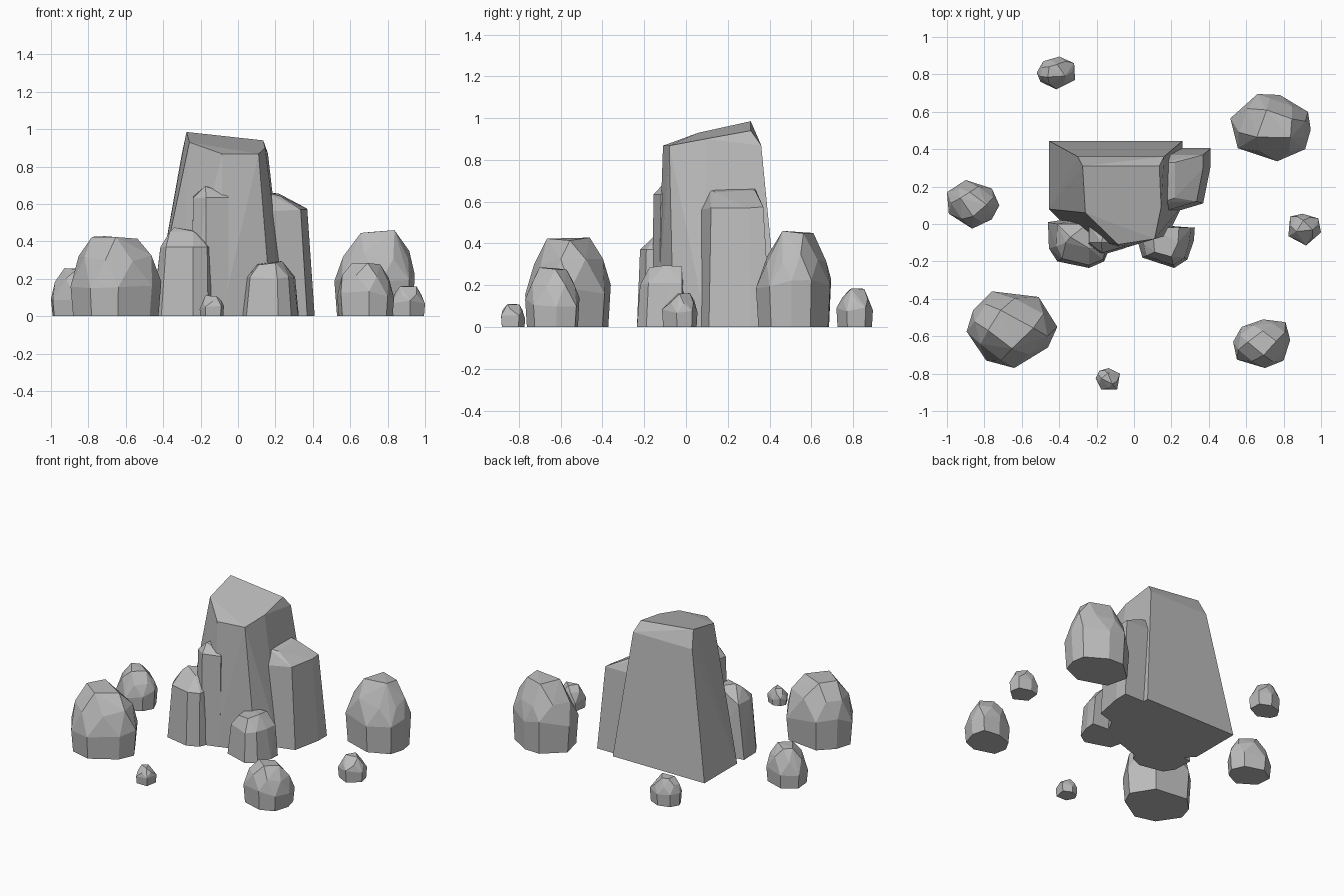
import bpy, bmesh, math, random
from mathutils import Vector

random.seed(4)
cube = bpy.data.objects.get("Cube")
if cube:
    bpy.data.objects.remove(cube, do_unlink=True)

# Single stone colour
stone = bpy.data.materials.new("stone_grey")
stone.use_nodes = True
grey = (0.5, 0.5, 0.5, 1)
stone.diffuse_color = grey
stone.node_tree.nodes["Principled BSDF"].inputs["Base Color"].default_value = grey


def hull_rock(name, points):
    """Faceted convex rock wrapped around the given points."""
    bm = bmesh.new()
    for p in points:
        bm.verts.new(p)
    bmesh.ops.convex_hull(bm, input=bm.verts[:])
    loose = [v for v in bm.verts if not v.link_faces]
    bmesh.ops.delete(bm, geom=loose, context="VERTS")
    bmesh.ops.dissolve_limit(bm, angle_limit=math.radians(3),
                             verts=bm.verts[:], edges=bm.edges[:])
    bmesh.ops.recalc_face_normals(bm, faces=bm.faces[:])
    mesh = bpy.data.meshes.new(name)
    bm.to_mesh(mesh)
    bm.free()
    mesh.materials.append(stone)
    obj = bpy.data.objects.new(name, mesh)
    bpy.context.collection.objects.link(obj)
    return obj


def boulder(name, height, outline):
    """Rounded boulder: outline rings narrowing towards a flat crown."""
    pts = [Vector(p) for p in outline]
    mid = sum(pts, Vector((0, 0))) / len(pts)
    halves = [(a + b) / 2 for a, b in zip(pts, pts[1:] + pts[:1])]
    points = []

    def ring(source, scale, level, wobble):
        for p in source:
            q = mid + (p - mid) * scale
            z = height * (level + random.uniform(-wobble, wobble))
            points.append((q.x, q.y, z))

    ring(pts, 0.94, 0, 0)
    ring(pts, 1, 0.42, 0.09)
    ring(halves, 0.88, 0.72, 0.06)
    ring(pts[::2], 0.5, 0.98, 0.02)
    return hull_rock(name, points)


def pillar(name, base, upper):
    """Standing rock: a ground outline plus shoulder and crown points."""
    return hull_rock(name, [(x, y, 0) for x, y in base] + upper)


# Main cliff
pillar("main_cliff",
       [(-.455, .445), (.26, .445), (.26, .1), (.18, -.06),
        (-.09, -.14), (-.3, -.08), (-.455, .08)],
       [(-.275, .31, .985), (.135, .31, .94), (-.3, .36, .87), (.16, .36, .87),
        (-.26, .06, .93), (-.085, -.11, .868), (.11, -.08, .868), (.145, .09, .9)])

# Supporting pillars around the cliff
pillar("right_pillar",
       [(.15, .045), (.37, .11), (.41, .31), (.41, .405), (.15, .405)],
       [(.15, .065, .56), (.335, .12, .57), (.37, .3, .57), (.37, .37, .575),
        (.15, .37, .575), (.15, .115, .66), (.22, .14, .645),
        (.22, .33, .655), (.15, .33, .665)])
pillar("left_pillar",
       [(-.46, .01), (-.455, -.13), (-.41, -.2), (-.24, -.235),
        (-.16, -.2), (-.13, -.13), (-.2, .05)],
       [(-.41, 0, .37), (-.415, -.12, .37), (-.385, -.185, .37), (-.24, -.22, .37),
        (-.165, -.19, .37), (-.15, -.13, .37), (-.365, -.1, .45), (-.34, -.07, .475),
        (-.24, -.13, .455), (-.2, -.12, .43), (-.25, 0, .46)])
pillar("slim_pillar",
       [(-.25, 0), (-.25, -.12), (-.17, -.165), (-.05, -.13), (-.05, 0)],
       [(-.24, 0, .64), (-.24, -.1, .63), (-.17, -.155, .635), (-.05, -.12, .635),
        (-.05, 0, .64), (-.175, -.1, .695), (-.085, -.1, .665), (-.15, 0, .69)])
pillar("front_pillar",
       [(.325, -.02), (.32, -.09), (.285, -.19), (.215, -.235),
        (.045, -.18), (.025, -.11), (.05, 0)],
       [(.305, -.02, .21), (.295, -.1, .21), (.27, -.18, .21), (.21, -.22, .2),
        (.065, -.17, .21), (.05, -.1, .21), (.11, -.15, .275), (.2, -.175, .285),
        (.235, -.1, .295), (.24, -.02, .29), (.1, -.02, .28)])

# Loose boulders
boulder("large_left_boulder", .43,
        [(-.76, -.36), (-.51, -.39), (-.41, -.55), (-.46, -.66),
         (-.64, -.77), (-.79, -.73), (-.895, -.575), (-.86, -.46)])
boulder("large_right_boulder", .46,
        [(.66, .695), (.78, .69), (.93, .6), (.945, .505),
         (.915, .4), (.765, .335), (.555, .405), (.515, .565)])
boulder("front_right_boulder", .285,
        [(.69, -.51), (.81, -.525), (.835, -.62), (.8, -.73),
         (.7, -.77), (.55, -.725), (.53, -.63), (.575, -.55)])
boulder("left_boulder", .26,
        [(-.9, .235), (-.76, .19), (-.72, .1), (-.76, .025),
         (-.865, -.025), (-.99, .055), (-1, .17)])
boulder("small_right_boulder", .165,
        [(.9, .055), (.985, .03), (1, -.045), (.92, -.115), (.825, -.065), (.835, .04)])
boulder("small_back_boulder", .185,
        [(-.4, .895), (-.32, .86), (-.315, .77), (-.415, .72),
         (-.5, .76), (-.52, .81), (-.485, .87)])
boulder("small_front_boulder", .11,
        [(-.135, -.77), (-.075, -.8), (-.09, -.885), (-.175, -.885),
         (-.205, -.825), (-.185, -.785)])
